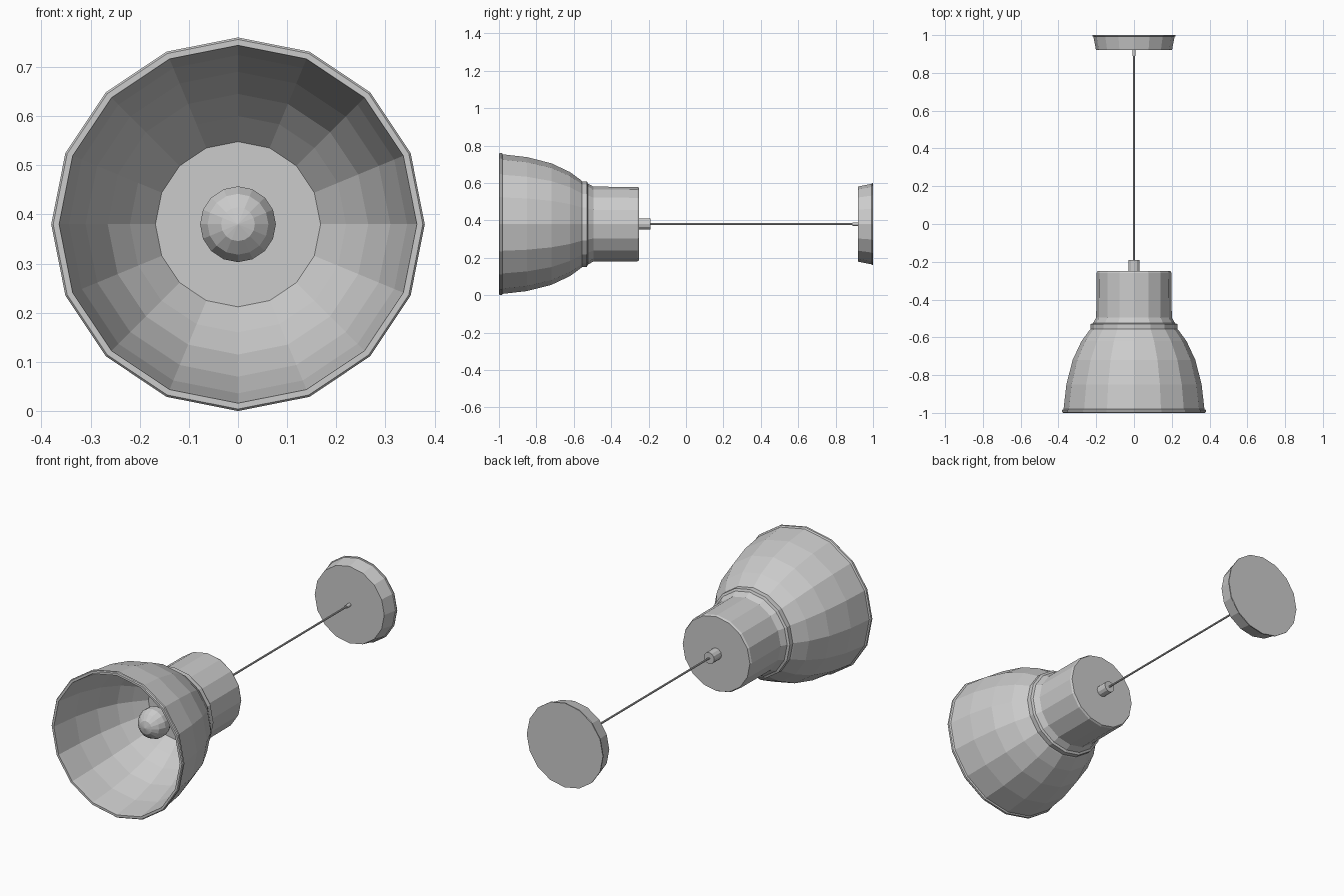
import bpy
from math import cos, sin, pi

if "Cube" in bpy.data.objects:
    bpy.data.objects.remove(bpy.data.objects["Cube"])

SIDES = 16
AXIS_Z = 0.38  # height of the lamp's axis, which runs along y


def revolve(name, profile, sides=SIDES):
    """Turn (y, radius) points around the lamp axis; radius 0 becomes a pole."""
    verts, rings, faces = [], [], []
    for y, r in profile:
        n = sides if r > 0 else 1
        rings.append([len(verts) + i for i in range(n)])
        verts += [(r * cos(2 * pi * i / sides), y, AXIS_Z + r * sin(2 * pi * i / sides))
                  for i in range(n)]
    for a, b in zip(rings, rings[1:]):
        for i in range(sides):
            j = (i + 1) % sides
            quad = [a[i % len(a)], b[i % len(b)], b[j % len(b)], a[j % len(a)]]
            faces.append(list(dict.fromkeys(quad)))
    mesh = bpy.data.meshes.new(name)
    mesh.from_pydata(verts, [], faces)
    mesh.update()
    obj = bpy.data.objects.new(name, mesh)
    bpy.context.collection.objects.link(obj)
    return obj


# Shade: inner bowl, rolled rim, outer bell, raised band, socket housing
revolve("shade", [
    (-0.50, 0), (-0.50, 0.168), (-0.56, 0.22), (-0.62, 0.265), (-0.72, 0.31),
    (-0.85, 0.344), (-0.98, 0.361), (-1.0, 0.364),
    (-1.0, 0.376), (-0.995, 0.38), (-0.985, 0.38), (-0.98, 0.373),
    (-0.85, 0.358), (-0.72, 0.325), (-0.62, 0.278), (-0.56, 0.234),
    (-0.555, 0.229), (-0.53, 0.229), (-0.525, 0.217), (-0.495, 0.2),
    (-0.26, 0.199), (-0.25, 0.194), (-0.25, 0)])

# Bulb: globe rings followed by a tapering neck
globe = [(-0.69 - 0.079 * cos(pi * k / 7), 0.079 * sin(pi * k / 7)) for k in range(6)]
revolve("bulb", globe + [(-0.58, 0.04), (-0.495, 0.04), (-0.495, 0)])

# Cord with a grip at each end
revolve("cord", [(-0.2, 0), (-0.2, 0.005), (0.93, 0.005), (0.93, 0)][::-1], 8)
revolve("shade_grip", [(-0.255, 0), (-0.255, 0.03), (-0.19, 0.03), (-0.19, 0)], 12)
revolve("canopy_grip", [(0.89, 0), (0.89, 0.009), (0.925, 0.009), (0.925, 0)], 12)

# Ceiling canopy with a thin lip
revolve("ceiling_canopy", [(0.92, 0), (0.92, 0.201), (0.992, 0.215),
                           (0.994, 0.22), (1.0, 0.22), (1.0, 0)])

# Make all face normals point outward
import bmesh
for obj in bpy.context.collection.objects:
    bm = bmesh.new()
    bm.from_mesh(obj.data)
    bmesh.ops.recalc_face_normals(bm, faces=bm.faces)
    bm.to_mesh(obj.data)
    bm.free()
